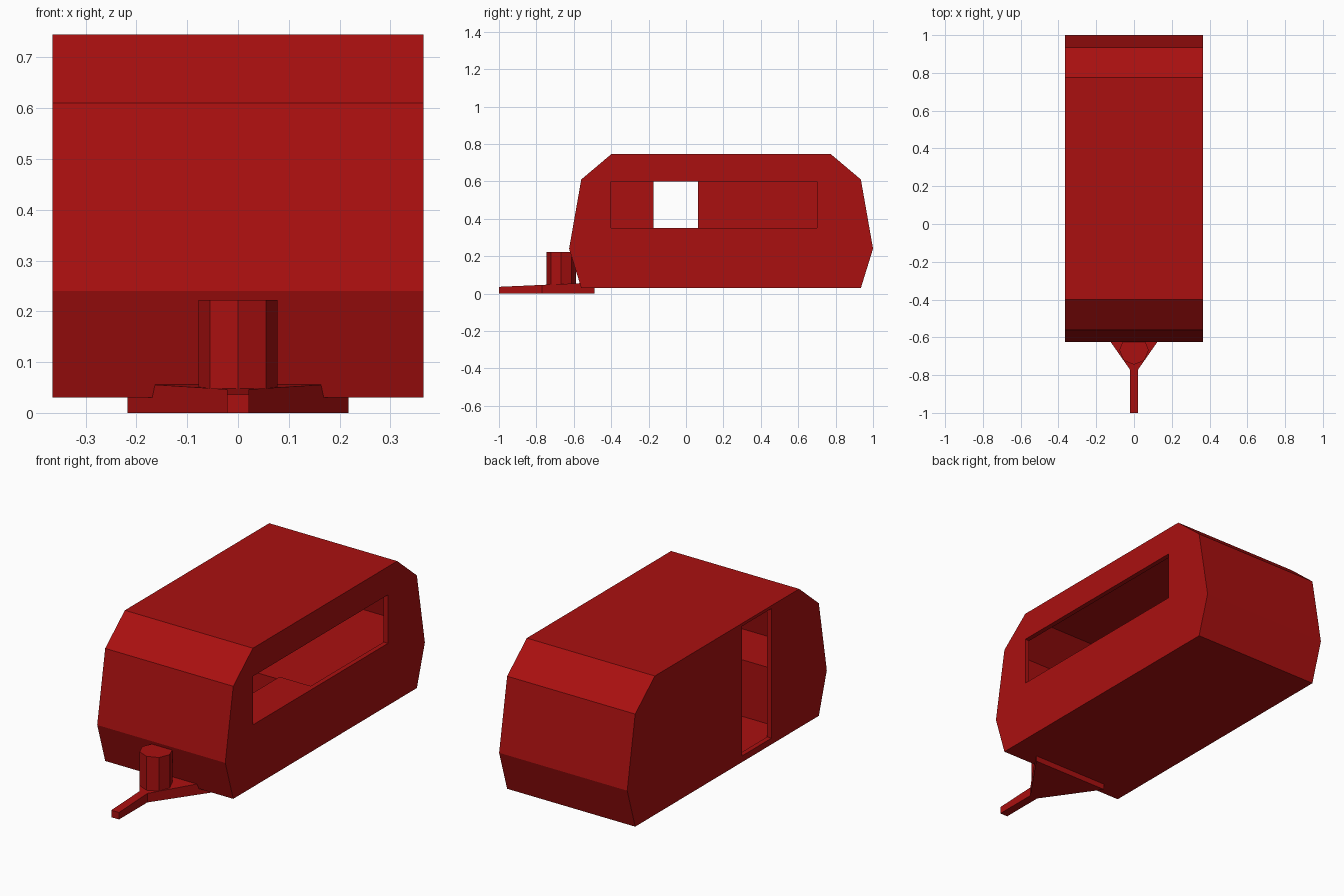
import bpy
import bmesh
import math
from mathutils import Matrix

default = bpy.data.objects.get("Cube")
if default:
    bpy.data.objects.remove(default, do_unlink=True)

# Single paint colour
RED = (0.40, 0.005, 0.005, 1)
paint = bpy.data.materials.new("red paint")
paint.use_nodes = True
paint.diffuse_color = RED
paint.node_tree.nodes["Principled BSDF"].inputs["Base Color"].default_value = RED


def add_object(name, bm):
    bmesh.ops.recalc_face_normals(bm, faces=bm.faces[:])
    mesh = bpy.data.meshes.new(name)
    bm.to_mesh(mesh)
    bm.free()
    mesh.materials.append(paint)
    obj = bpy.data.objects.new(name, mesh)
    bpy.context.collection.objects.link(obj)
    return obj


def side_prism(name, outline, x0, x1):
    """Extrude a (y, z) outline across the width."""
    bm = bmesh.new()
    face = bm.faces.new([bm.verts.new((x0, y, z)) for y, z in outline])
    new = bmesh.ops.extrude_face_region(bm, geom=[face])["geom"]
    verts = [v for v in new if isinstance(v, bmesh.types.BMVert)]
    bmesh.ops.translate(bm, verts=verts, vec=(x1 - x0, 0, 0))
    return add_object(name, bm)


def box_outline(y0, y1, z0, z1):
    return [(y0, z0), (y1, z0), (y1, z1), (y0, z1)]


def cut(target, cutter):
    cutter.hide_render = True
    mod = target.modifiers.new("cut", 'BOOLEAN')
    mod.operation = 'DIFFERENCE'
    mod.solver = 'EXACT'
    mod.object = cutter
    bpy.context.view_layer.objects.active = target
    bpy.ops.object.modifier_apply(modifier=mod.name)
    bpy.data.objects.remove(cutter, do_unlink=True)


# Hollow caravan shell
HALF, WALL = 0.365, 0.025
MID_Y, MID_Z = 0.1875, 0.387
half_outline = [(0.7475, 0.03), (0.8125, 0.24), (0.7475, 0.61), (0.5875, 0.745)]
outer = ([(MID_Y - d, z) for d, z in half_outline]
         + [(MID_Y + d, z) for d, z in reversed(half_outline)])
inner = [(MID_Y + (y - MID_Y) * 0.967, MID_Z + (z - MID_Z) * 0.92) for y, z in outer]
shell = side_prism("caravan_shell", outer, -HALF, HALF)
cut(shell, side_prism("cavity", inner, -HALF + WALL, HALF - WALL))

# Doorway on the right, long window on the left
cut(shell, side_prism("doorway", box_outline(-0.175, 0.065, 0.062, 0.73), -0.5, -0.3))
cut(shell, side_prism("window_opening", box_outline(-0.40, 0.70, 0.35, 0.60), 0.3, 0.5))

# Fitted furniture inside
FLOOR, TOP = 0.05, 0.35
IN = HALF - WALL / 2
side_prism("front_bench", [(-0.30, FLOOR), (-0.30, TOP), (-0.59, TOP),
                           (-0.61, 0.24), (-0.56, FLOOR)], -IN, IN)
side_prism("rear_bench", [(0.10, FLOOR), (0.10, TOP - 0.01), (0.96, TOP - 0.01),
                          (0.985, 0.24), (0.93, FLOOR)], -IN, IN)
side_prism("side_counter", box_outline(-0.31, 0.11, FLOOR, TOP - 0.002), 0.16, IN)

# Drawbar: straight tongue widening into a wedge, rising gently to the rear
half_plan = [(0.022, -1.0), (0.022, -0.77), (0.218, -0.49)]
plan = half_plan + [(-x, y) for x, y in reversed(half_plan)]
bm = bmesh.new()
low = [bm.verts.new((x, y, 0)) for x, y in plan]
high = [bm.verts.new((x, y, 0.036 + (y + 1) * 0.045)) for x, y in plan]
n = len(plan)
for i in range(n):
    j = (i + 1) % n
    bm.faces.new((low[i], low[j], high[j], high[i]))
bm.faces.new(low)
bm.faces.new(high)
add_object("drawbar", bm)

# Eight-sided gas bottle
bm = bmesh.new()
bmesh.ops.create_cone(bm, cap_ends=True, segments=8, radius1=0.078, radius2=0.078,
                      depth=0.18, matrix=Matrix.Translation((0, -0.667, 0.132)))
if min(abs(v.co.x) for v in bm.verts) > 0.01:
    bmesh.ops.rotate(bm, verts=bm.verts[:], cent=(0, -0.667, 0),
                     matrix=Matrix.Rotation(math.pi / 8, 3, 'Z'))
add_object("gas_bottle", bm)
